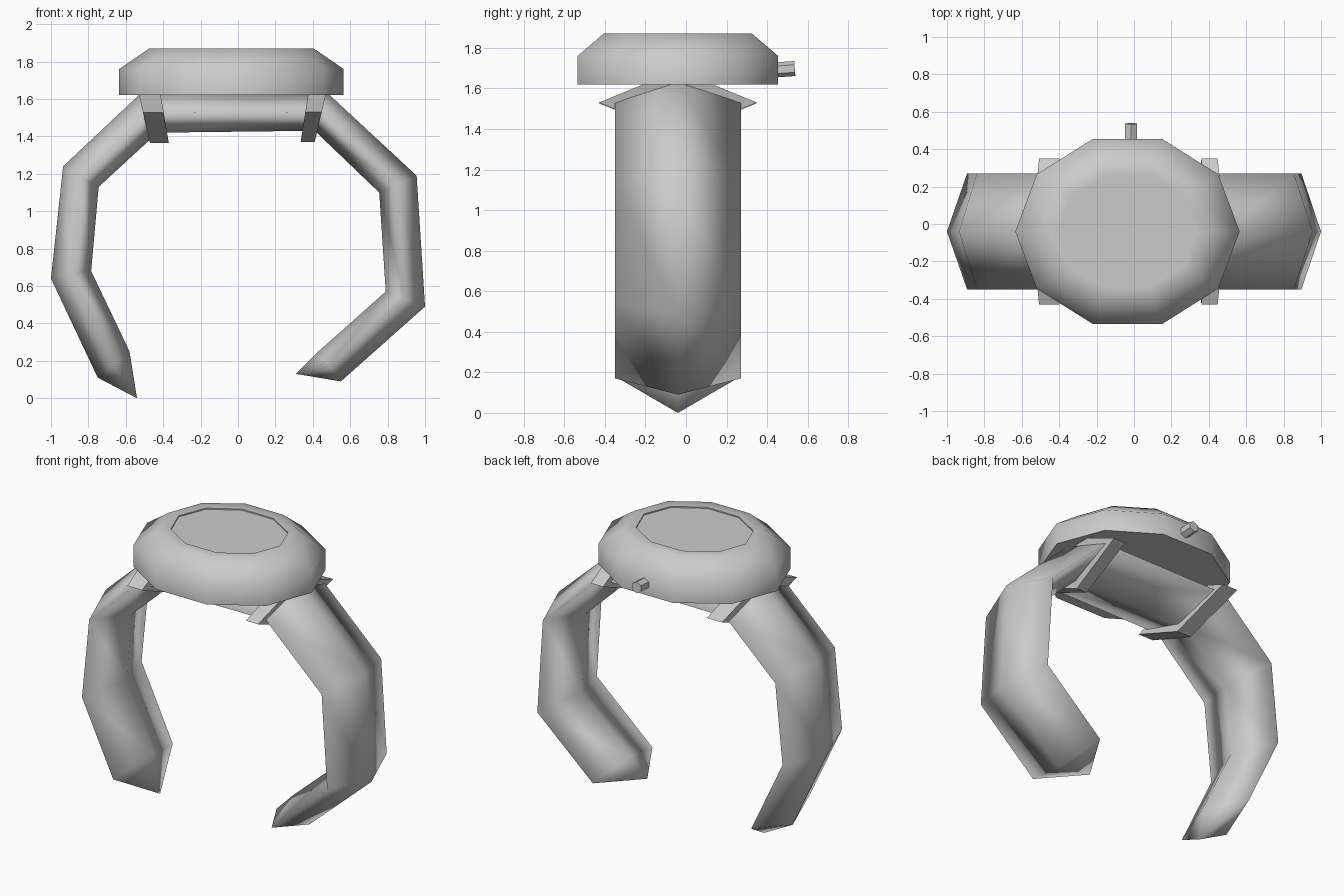
import bpy, math
from math import cos, sin, pi

if "Cube" in bpy.data.objects:
    bpy.data.objects.remove(bpy.data.objects["Cube"])

CX, CY = -0.035, -0.04   # watch head centre


def make(name, verts, faces, smooth_angle=None):
    me = bpy.data.meshes.new(name)
    me.from_pydata(verts, [], faces)
    ob = bpy.data.objects.new(name, me)
    bpy.context.collection.objects.link(ob)
    bpy.ops.object.select_all(action='DESELECT')
    ob.select_set(True)
    bpy.context.view_layer.objects.active = ob
    bpy.ops.object.mode_set(mode='EDIT')
    bpy.ops.mesh.select_all(action='SELECT')
    bpy.ops.mesh.normals_make_consistent(inside=False)
    bpy.ops.object.mode_set(mode='OBJECT')
    if smooth_angle:
        bpy.ops.object.shade_smooth_by_angle(angle=math.radians(smooth_angle))
    return ob


def bridge(rings, n):
    """Quads between consecutive rings of n vertices."""
    return [(r * n + i, r * n + (i + 1) % n, (r + 1) * n + (i + 1) % n, (r + 1) * n + i)
            for r in range(rings - 1) for i in range(n)]


def diamond(outer, inner, half):
    """Four-sided section: outer ridge, two side edges, inner ridge."""
    mx, mz = (outer[0] + inner[0]) / 2, (outer[1] + inner[1]) / 2
    return [(outer[0], CY, outer[1]), (mx, CY + half, mz),
            (inner[0], CY, inner[1]), (mx, CY - half, mz)]


# Watch case: ten-sided, bevelled top, shallow recess for the dial
N = 10
profile = [(0.60, 0.52, 1.62), (0.60, 0.52, 1.76), (0.44, 0.385, 1.87),
           (0.37, 0.31, 1.868), (0.37, 0.31, 1.86)]
verts = [(CX + rx * cos(2 * pi * i / N), CY + ry * sin(2 * pi * i / N), z)
         for rx, ry, z in profile for i in range(N)]
faces = bridge(len(profile), N)
faces += [tuple(range(N)), tuple(range(4 * N, 5 * N))]
make("watch_case", verts, faces, 60)

# Strap: diamond section swept round the wrist, with pointed ends
path = [((-0.75, 0.11), (-0.58, 0.25)), ((-1.0, 0.64), (-0.785, 0.68)),
        ((-0.935, 1.24), (-0.745, 1.13)), ((-0.52, 1.63), (-0.43, 1.42)),
        ((0.48, 1.63), (0.41, 1.43)), ((0.955, 1.19), (0.755, 1.10)),
        ((1.0, 0.49), (0.79, 0.57)), ((0.55, 0.09), (0.43, 0.25))]
verts = [v for o, i in path for v in diamond(o, i, 0.31)]
faces = bridge(len(path), 4)
last = 4 * (len(path) - 1)
for tip, base in (((-0.54, CY, 0.0), 0), ((0.31, CY, 0.13), last)):
    verts.append(tip)
    faces += [(base + i, base + (i + 1) % 4, len(verts) - 1) for i in range(4)]
make("strap", verts, faces, 179)

# Lugs: slightly larger diamond collars where the strap meets the case
lugs = {"left_lug": [((-0.545, 1.69), (-0.47, 1.365)), ((-0.425, 1.69), (-0.37, 1.365))],
        "right_lug": [((0.385, 1.69), (0.335, 1.37)), ((0.485, 1.69), (0.41, 1.37))]}
for name, ends in lugs.items():
    verts = [v for o, i in ends for v in diamond(o, i, 0.39)]
    make(name, verts, bridge(2, 4) + [(0, 1, 2, 3), (4, 5, 6, 7)])

# Crown: small hexagonal knob on the back edge of the case
bpy.ops.mesh.primitive_cylinder_add(vertices=6, radius=0.037, depth=0.12,
                                    location=(-0.015, 0.477, 1.694),
                                    rotation=(math.radians(-86), 0, 0))
bpy.context.object.name = "crown"
